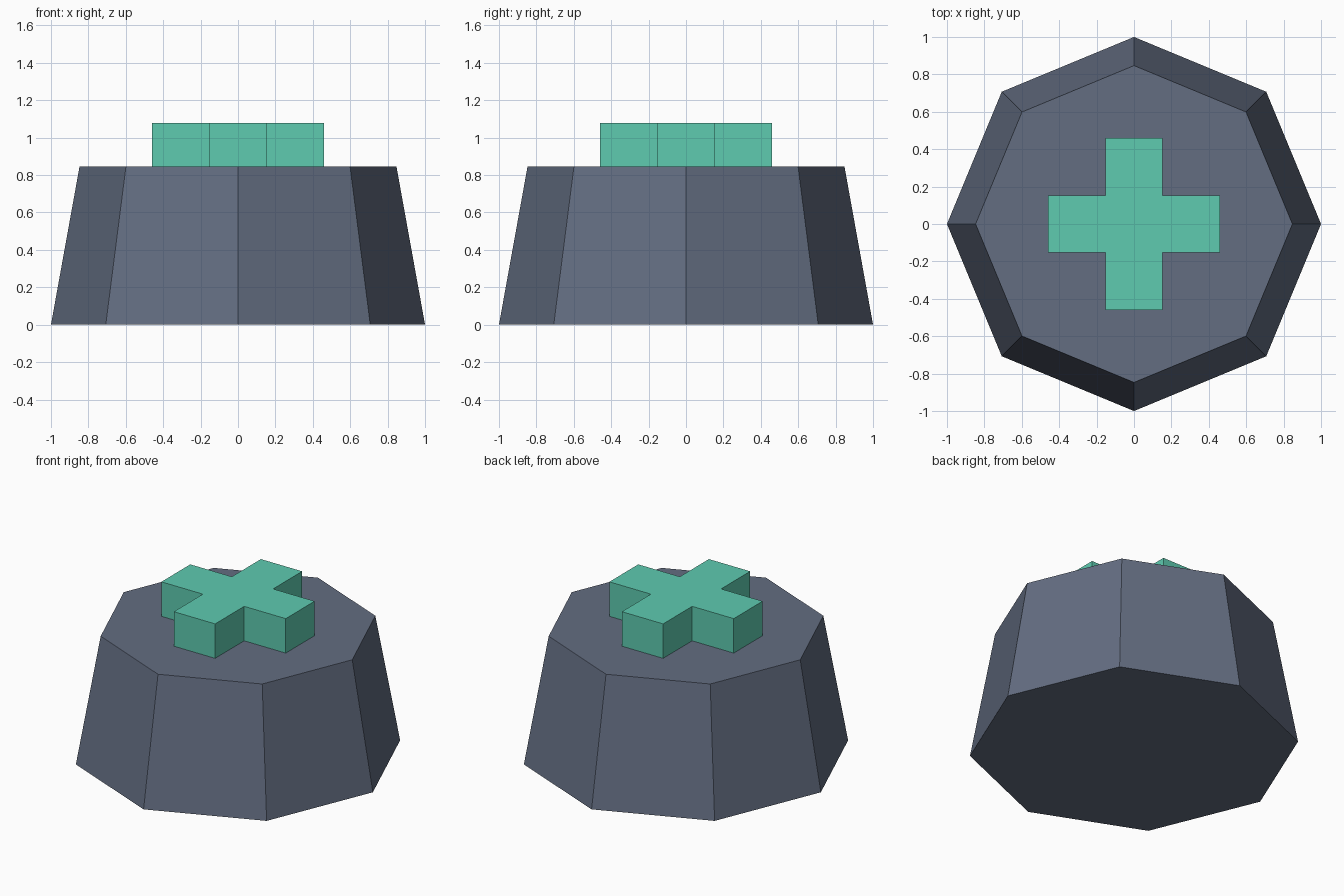
import bpy
import bmesh

cube = bpy.data.objects.get("Cube")
if cube:
    bpy.data.objects.remove(cube, do_unlink=True)


def linear(c):
    c /= 255
    return c / 12.92 if c <= 0.04045 else ((c + 0.055) / 1.055) ** 2.4


def make_material(name, r, g, b):
    colour = (linear(r), linear(g), linear(b), 1)
    mat = bpy.data.materials.new(name)
    mat.use_nodes = True
    mat.diffuse_color = colour
    mat.node_tree.nodes["Principled BSDF"].inputs["Base Color"].default_value = colour
    return mat


def add_object(name, bm, mat):
    bmesh.ops.recalc_face_normals(bm, faces=bm.faces)
    mesh = bpy.data.meshes.new(name)
    bm.to_mesh(mesh)
    bm.free()
    mesh.materials.append(mat)
    obj = bpy.data.objects.new(name, mesh)
    bpy.context.collection.objects.link(obj)
    return obj


slate = make_material("slate grey", 99, 109, 129)
mint = make_material("mint green", 94, 203, 176)

BASE_HEIGHT = 0.847
CROSS_HEIGHT = 0.231

# Tapered eight-sided base, with corners on the axes
bm = bmesh.new()
bmesh.ops.create_cone(bm, cap_ends=True, segments=8, radius1=1.0,
                      radius2=0.847, depth=BASE_HEIGHT)
bmesh.ops.translate(bm, verts=bm.verts, vec=(0, 0, BASE_HEIGHT / 2))
add_object("base", bm, slate)

# Raised plus: one arm outline turned four times, then extruded
w, l = 0.153, 0.461
outline = []
arm = [(w, w), (w, l), (-w, l)]
for turn in range(4):
    outline += arm
    arm = [(-y, x) for x, y in arm]

bm = bmesh.new()
face = bm.faces.new([bm.verts.new((x, y, BASE_HEIGHT)) for x, y in outline])
result = bmesh.ops.extrude_face_region(bm, geom=[face], use_keep_orig=True)
top = [v for v in result["geom"] if isinstance(v, bmesh.types.BMVert)]
bmesh.ops.translate(bm, verts=top, vec=(0, 0, CROSS_HEIGHT))
add_object("plus_top", bm, mint)
